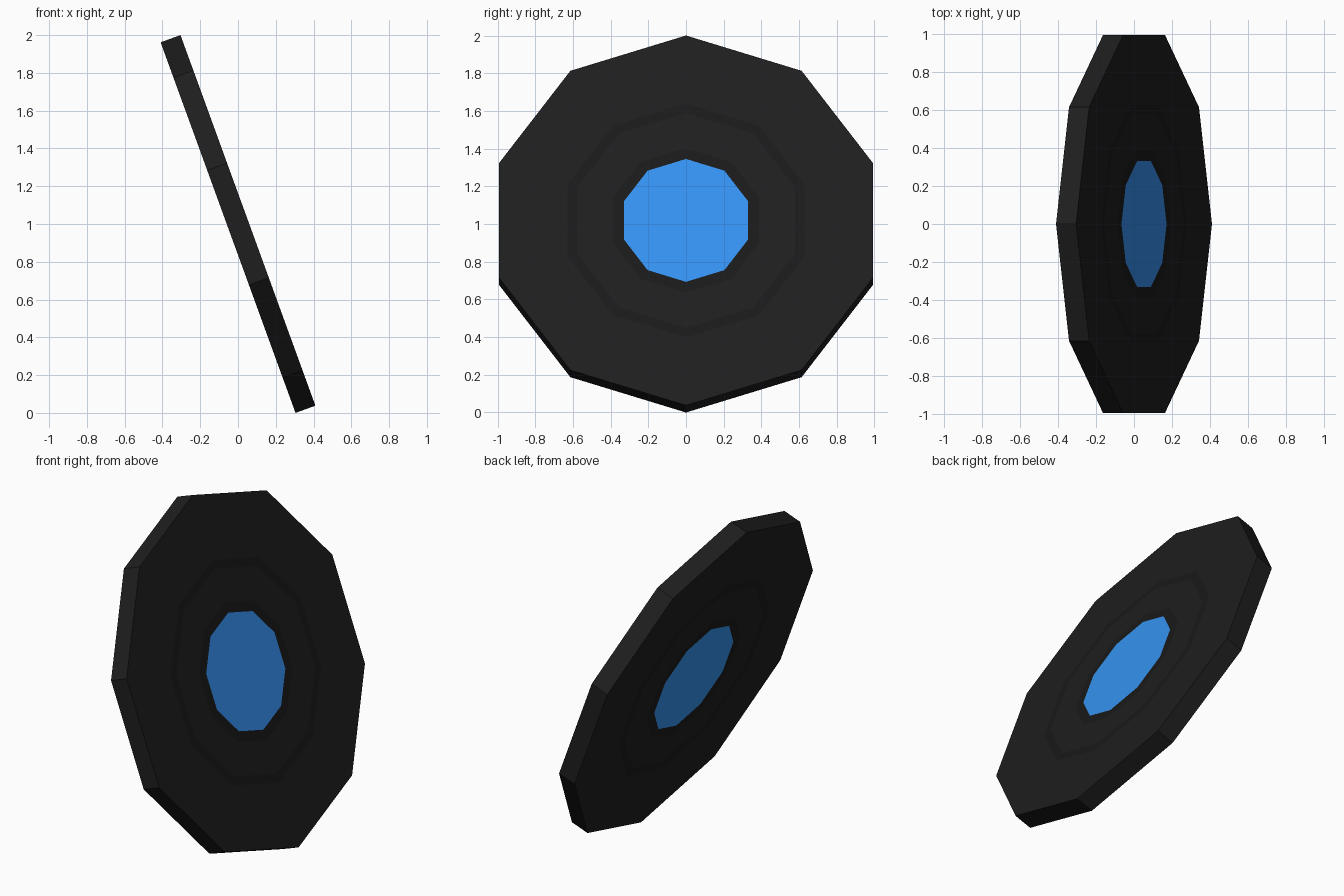
import bpy, bmesh
from math import cos, sin, pi, radians

if "Cube" in bpy.data.objects:
    bpy.data.objects.remove(bpy.data.objects["Cube"])

SIDES = 10
HALF = 0.056          # half thickness of the disc


def material(name, color):
    m = bpy.data.materials.new(name)
    m.diffuse_color = (*color, 1)
    m.use_nodes = True
    m.node_tree.nodes["Principled BSDF"].inputs["Base Color"].default_value = m.diffuse_color
    return m


def loop(bm, radius, z):
    return [bm.verts.new((radius * cos(2 * pi * i / SIDES),
                          radius * sin(2 * pi * i / SIDES), z)) for i in range(SIDES)]


def bridge(bm, a, b, mat):
    for i in range(SIDES):
        j = (i + 1) % SIDES
        bm.faces.new((a[i], a[j], b[j], b[i])).material_index = mat


# concentric bands from rim to centre: outer radius, material slot
bands = [(1.044, 0), (0.66, 1), (0.607, 0), (0.408, 1), (0.347, 2)]

bm = bmesh.new()
rims = []
for z in (HALF, -HALF):
    loops = [loop(bm, r, z) for r, _ in bands]
    for k in range(len(bands) - 1):
        bridge(bm, loops[k], loops[k + 1], bands[k][1])
    # centre label
    bm.faces.new(loops[-1]).material_index = bands[-1][1]
    rims.append(loops[0])
# outer edge
bridge(bm, rims[0], rims[1], 0)
bmesh.ops.recalc_face_normals(bm, faces=bm.faces)

mesh = bpy.data.meshes.new("record_disc")
bm.to_mesh(mesh)
bm.free()
for m in (material("vinyl", (0.013, 0.013, 0.013)),
          material("groove", (0.010, 0.010, 0.010)),
          material("label", (0.036, 0.29, 0.88))):
    mesh.materials.append(m)

# tilted disc standing on its lowest corner
disc = bpy.data.objects.new("record_disc", mesh)
disc.location = (0, 0, 1)
disc.rotation_euler = (0, radians(70), 0)
bpy.context.collection.objects.link(disc)
